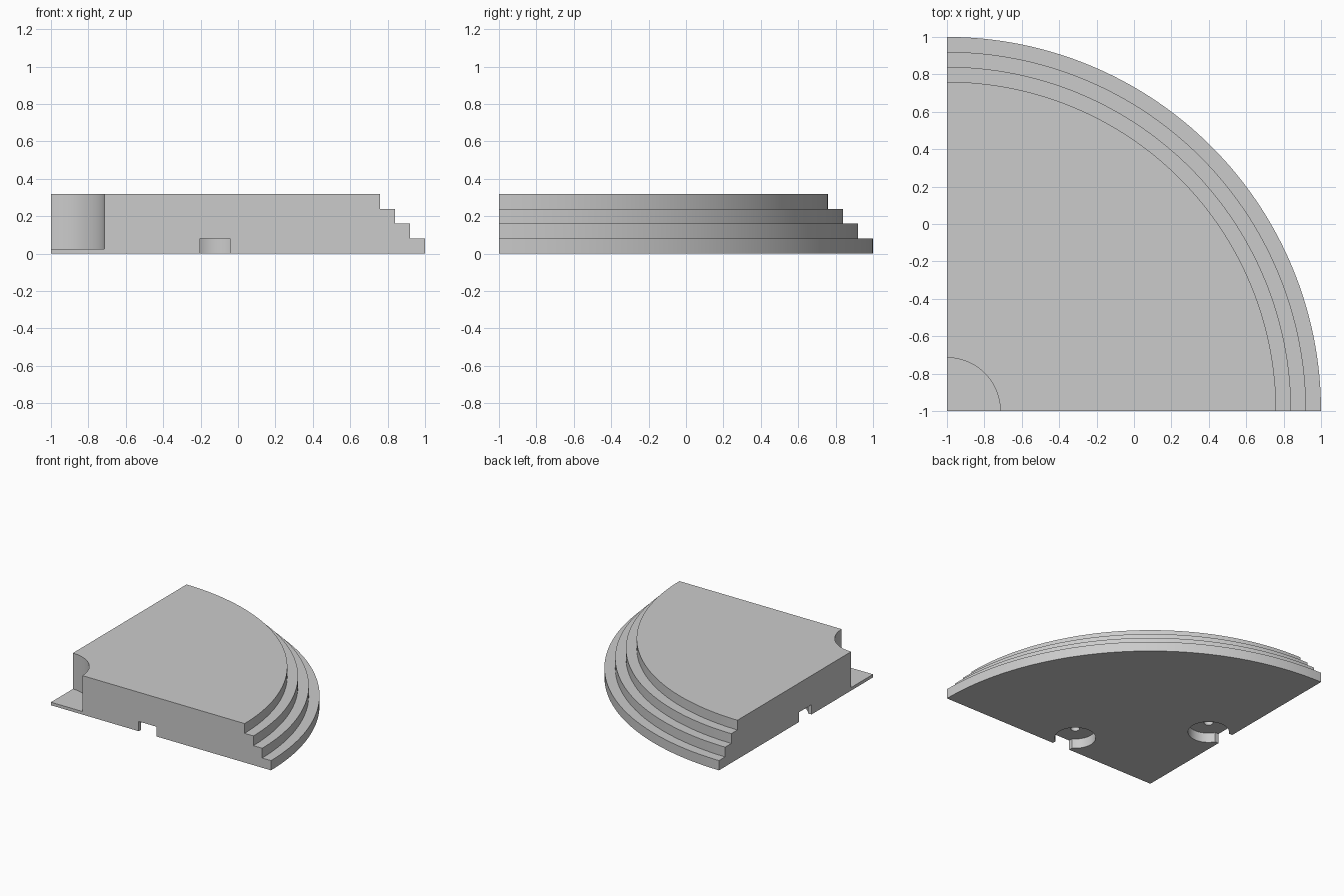
import bpy
import bmesh
from math import asin, cos, sin, pi, radians
from mathutils import Vector

cube = bpy.data.objects.get("Cube")
if cube:
    bpy.data.objects.remove(cube, do_unlink=True)

CORNER = Vector((-1, -1, 0))   # centre of the quarter circle
RADIUS = 2.0
STEP = 0.08                    # tread depth and riser height
STEPS = 4
NOTCH_R, NOTCH_Z = 0.285, 0.025
POCKET_ALONG, POCKET_IN = 0.878, 0.165
POCKET_R, MOUTH_HALF = 0.155, 0.08

grey = bpy.data.materials.new("stone grey")
grey.use_nodes = True
colour = (0.6, 0.6, 0.6, 1)
grey.diffuse_color = colour
grey.node_tree.nodes["Principled BSDF"].inputs["Base Color"].default_value = colour


def make_object(name, bm):
    bmesh.ops.recalc_face_normals(bm, faces=bm.faces)
    mesh = bpy.data.meshes.new(name)
    bm.to_mesh(mesh)
    bm.free()
    obj = bpy.data.objects.new(name, mesh)
    obj.data.materials.append(grey)
    bpy.context.collection.objects.link(obj)
    return obj


def prism(name, outline, bottom, top):
    bm = bmesh.new()
    face = bm.faces.new([bm.verts.new((x, y, bottom)) for x, y in outline])
    new = bmesh.ops.extrude_face_region(bm, geom=[face])["geom"]
    bmesh.ops.translate(bm, vec=(0, 0, top - bottom),
                        verts=[v for v in new if isinstance(v, bmesh.types.BMVert)])
    return make_object(name, bm)


def stepped_quarter():
    # Stepped section, from the axis outwards and back along the underside
    height = STEP * STEPS
    section = [(0, NOTCH_Z), (NOTCH_R, NOTCH_Z), (NOTCH_R, height)]
    for i in range(STEPS):
        r = RADIUS - STEP * (STEPS - 1 - i)
        section += [(r, height - STEP * i), (r, height - STEP * (i + 1))]
    section.append((0, 0))

    bm = bmesh.new()
    start = [bm.verts.new(CORNER + Vector((r, 0, z))) for r, z in section]
    edges = [bm.edges.new(pair) for pair in zip(start, start[1:])]
    bmesh.ops.spin(bm, geom=start + edges, cent=CORNER, axis=(0, 0, 1),
                   angle=pi / 2, steps=64)
    bmesh.ops.remove_doubles(bm, verts=bm.verts, dist=1e-5)

    # Close the two straight sides
    bm.verts.ensure_lookup_table()
    for axis in (0, 1):
        side = []
        for r, z in section:
            target = CORNER + Vector((0, 0, z))
            target[axis] += r
            side.append(min(bm.verts, key=lambda v: (v.co - target).length))
        bm.faces.new(side)

    # Merge the flat treads and underside
    bmesh.ops.recalc_face_normals(bm, faces=bm.faces)
    bmesh.ops.dissolve_limit(bm, angle_limit=radians(0.3),
                             verts=bm.verts, edges=bm.edges)
    return make_object("stepped_quarter_platform", bm)


def cut(obj, cutter):
    cutter.hide_render = True
    mod = obj.modifiers.new("cut", "BOOLEAN")
    mod.operation = "DIFFERENCE"
    mod.solver = "EXACT"
    mod.object = cutter
    bpy.context.view_layer.objects.active = obj
    bpy.ops.object.modifier_apply(modifier=mod.name)
    bpy.data.objects.remove(cutter, do_unlink=True)


def circle(radius, count, first=0.0, sweep=2 * pi):
    return [(POCKET_ALONG + radius * cos(first + sweep * i / count),
             POCKET_IN + radius * sin(first + sweep * i / count))
            for i in range(count + 1)]


# Round clip pocket with a narrow mouth through the straight side
half = asin(MOUTH_HALF / POCKET_R)
keyhole = circle(POCKET_R, 40, -pi / 2 + half, 2 * (pi - half))
keyhole += [(POCKET_ALONG - MOUTH_HALF, -0.1), (POCKET_ALONG + MOUTH_HALF, -0.1)]
pin_hole = circle(0.034, 20)[:-1]

platform = stepped_quarter()
for swap in (False, True):
    for name, outline, bottom, top in (("pocket_cutter", keyhole, -0.1, STEP),
                                       ("pin_hole_cutter", pin_hole, 0.05, 0.18)):
        points = [((v, u) if swap else (u, v)) for u, v in outline]
        points = [(x + CORNER.x, y + CORNER.y) for x, y in points]
        cut(platform, prism(name, points, bottom, top))

bpy.ops.object.select_all(action="DESELECT")
platform.select_set(True)
bpy.context.view_layer.objects.active = platform
bpy.ops.object.shade_smooth_by_angle(angle=radians(30))
